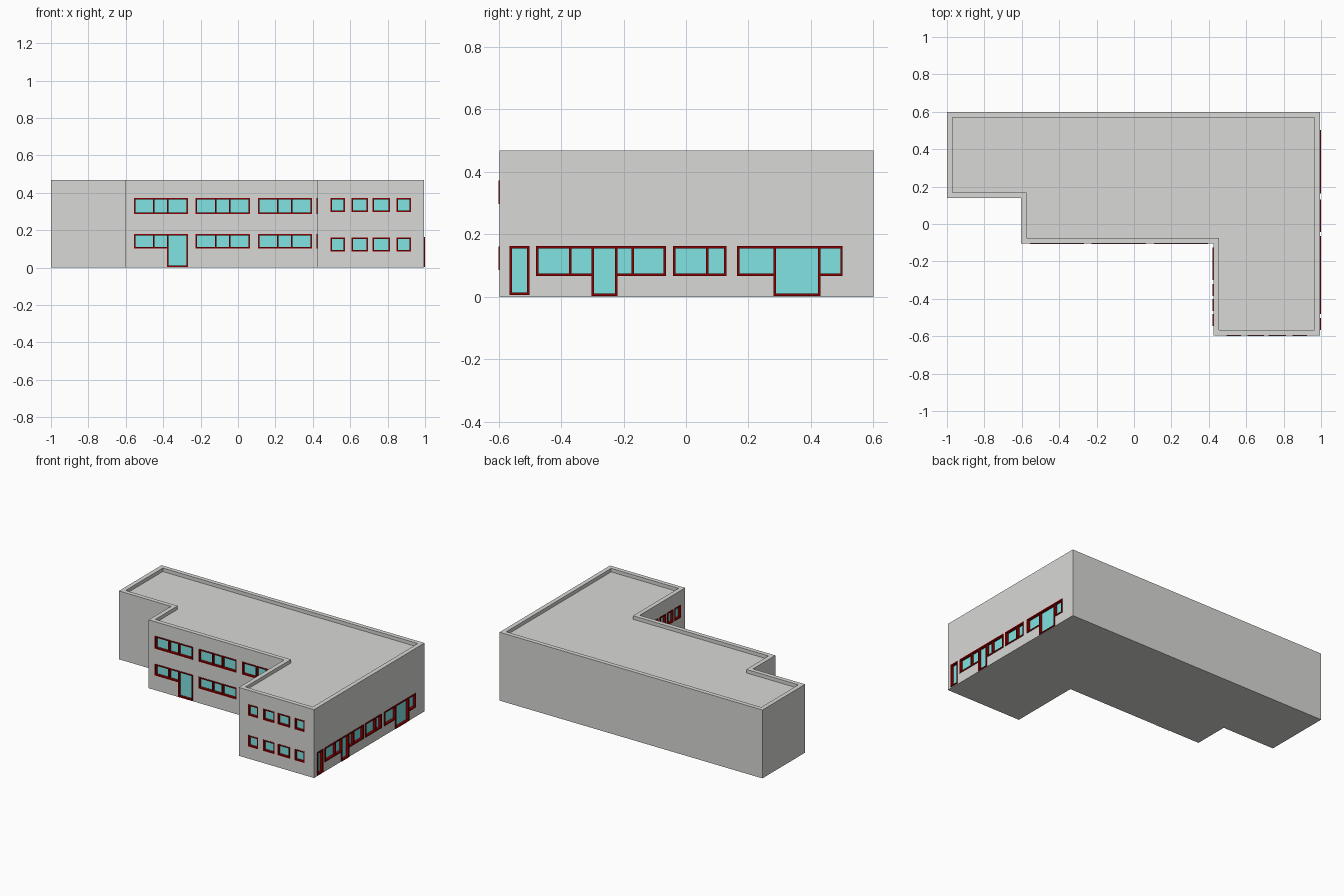
import bpy, bmesh
from mathutils import Vector, Matrix

cube = bpy.data.objects.get("Cube")
if cube:
    bpy.data.objects.remove(cube)


def material(name, rgb):
    m = bpy.data.materials.new(name)
    m.use_nodes = True
    m.diffuse_color = (*rgb, 1)
    m.node_tree.nodes["Principled BSDF"].inputs["Base Color"].default_value = (*rgb, 1)
    return m


CONCRETE = material("grey concrete", (0.69, 0.69, 0.675))
FRAME = material("dark red frame", (0.26, 0.0, 0.0))
GLASS = material("teal glass", (0.22, 0.77, 0.77))


def finish(bm, name, mat):
    bmesh.ops.recalc_face_normals(bm, faces=bm.faces)
    mesh = bpy.data.meshes.new(name)
    bm.to_mesh(mesh)
    bm.free()
    mesh.materials.append(mat)
    obj = bpy.data.objects.new(name, mesh)
    bpy.context.collection.objects.link(obj)
    return obj


# Building shell: stepped footprint with a parapet around a sunken flat roof
HEIGHT, PARAPET, SINK = 0.469, 0.03, 0.024
RIGHT, FRONT, INNER, MIDDLE = 0.995, -0.597, 0.424, -0.104
footprint = [Vector(p) for p in (
    (-1, 0.6), (-1, 0.138), (-0.605, 0.138), (-0.605, MIDDLE),
    (INNER, MIDDLE), (INNER, FRONT), (RIGHT, FRONT), (RIGHT, 0.6))]


def inset(points, t):
    result = []
    for i, p in enumerate(points):
        before = (p - points[i - 1]).normalized()
        after = (points[(i + 1) % len(points)] - p).normalized()
        result.append(p + t * Vector((-before.y - after.y, before.x + after.x)))
    return result


bm = bmesh.new()
inner = inset(footprint, PARAPET)
loops = [[bm.verts.new((p.x, p.y, z)) for p in pts] for pts, z in (
    (footprint, 0), (footprint, HEIGHT), (inner, HEIGHT), (inner, HEIGHT - SINK))]
for low, high in zip(loops, loops[1:]):
    for i in range(len(low)):
        bm.faces.new((low[i - 1], low[i], high[i], high[i - 1]))
bm.faces.new(loops[0][::-1])
bm.faces.new(loops[-1])
shell = finish(bm, "building_shell", CONCRETE)

# Window strips: frame bars lining openings, with glass set back in the wall
BAR, RECESS = 0.008, 0.018
cutters = bmesh.new()


def facade(name, axis, wall, side, depth, strips):
    """axis 0 runs along x, axis 1 along y; side is the outward sign."""
    frames, panes = bmesh.new(), bmesh.new()

    def box(bm, u0, u1, z0, z1, out):
        centre = [0, 0, (z0 + z1) / 2]
        size = [0, 0, z1 - z0]
        centre[axis], size[axis] = (u0 + u1) / 2, u1 - u0
        centre[1 - axis] = wall + side * (out - RECESS) / 2
        size[1 - axis] = out + RECESS
        bmesh.ops.create_cube(bm, size=1, matrix=Matrix.Translation(centre) @ Matrix.Diagonal((*size, 1)))

    for edges, z0, z1, door in strips:
        for i, u in enumerate(edges):
            base = 0.002 if door is not None and i in (door, door + 1) else z0
            left = edges[0] if i == 0 else u - BAR / 2
            left = u - BAR if i == len(edges) - 1 else left
            box(frames, left, left + BAR, base, z1, depth)
        box(frames, edges[0], edges[-1], z1 - BAR, z1, depth)
        for i, (a, b) in enumerate(zip(edges, edges[1:])):
            base = 0.002 if i == door else z0
            box(frames, a, b, base, base + BAR, depth)
            box(panes, a, b, base, z1 - BAR / 2, 0.004 - RECESS)
        # Opening in the wall behind the strip and its door
        box(cutters, edges[0], edges[-1], z0, z1, 0.01)
        if door is not None:
            right = edges[door + 1]
            right += BAR / 2 if door + 2 < len(edges) else 0
            box(cutters, edges[door] - BAR / 2, right, 0.002, z1 - BAR / 2, 0.012)
    finish(frames, name + "_window_frames", FRAME)
    finish(panes, name + "_window_glass", GLASS)


# Middle front wall: three groups per floor, the first lower one holds a door
groups = [(s, s + 0.107, s + 0.181, s + 0.289) for s in (-0.557, -0.226, 0.106)]
middle = [(g, 0.286, 0.372, None) for g in groups]
middle += [(g, 0.102, 0.18, 2 if i == 0 else None) for i, g in enumerate(groups)]
facade("middle_front", 0, MIDDLE, -1, 0.004, middle)

# End of the front wing: four small windows per floor
ends = [(0.495, 0.571), (0.608, 0.696), (0.72, 0.812), (0.848, 0.924)]
facade("wing_front", 0, FRONT, -1, 0.003,
       [(e, z, z + 0.076, None) for e in ends for z in (0.085, 0.297)])

# Courtyard side of the front wing
court = [(-0.545, -0.48), (-0.465, -0.4), (-0.385, -0.32), (-0.3, -0.21, -0.125)]
facade("wing_courtyard", 1, INNER, -1, 0.004,
       [(c, z, z + h, None) for c in court for z, h in ((0.102, 0.078), (0.286, 0.086))])

# Long left-hand wall: shop-front strips with doors
facade("long_side", 1, RIGHT, 1, 0.005, [
    ((-0.566, -0.502), 0.006, 0.163, None),
    ((-0.481, -0.37, -0.298, -0.224, -0.17, -0.064), 0.067, 0.163, 2),
    ((-0.042, 0.068, 0.13), 0.067, 0.163, None),
    ((0.164, 0.284, 0.426, 0.502), 0.067, 0.163, 1)])

# Cut the openings out of the shell
cutter = finish(cutters, "opening_cutters", CONCRETE)
cutter.hide_render = True
cutter.hide_set(True)
openings = shell.modifiers.new("openings", "BOOLEAN")
openings.operation = "DIFFERENCE"
openings.solver = "EXACT"
openings.use_self = True
openings.object = cutter
